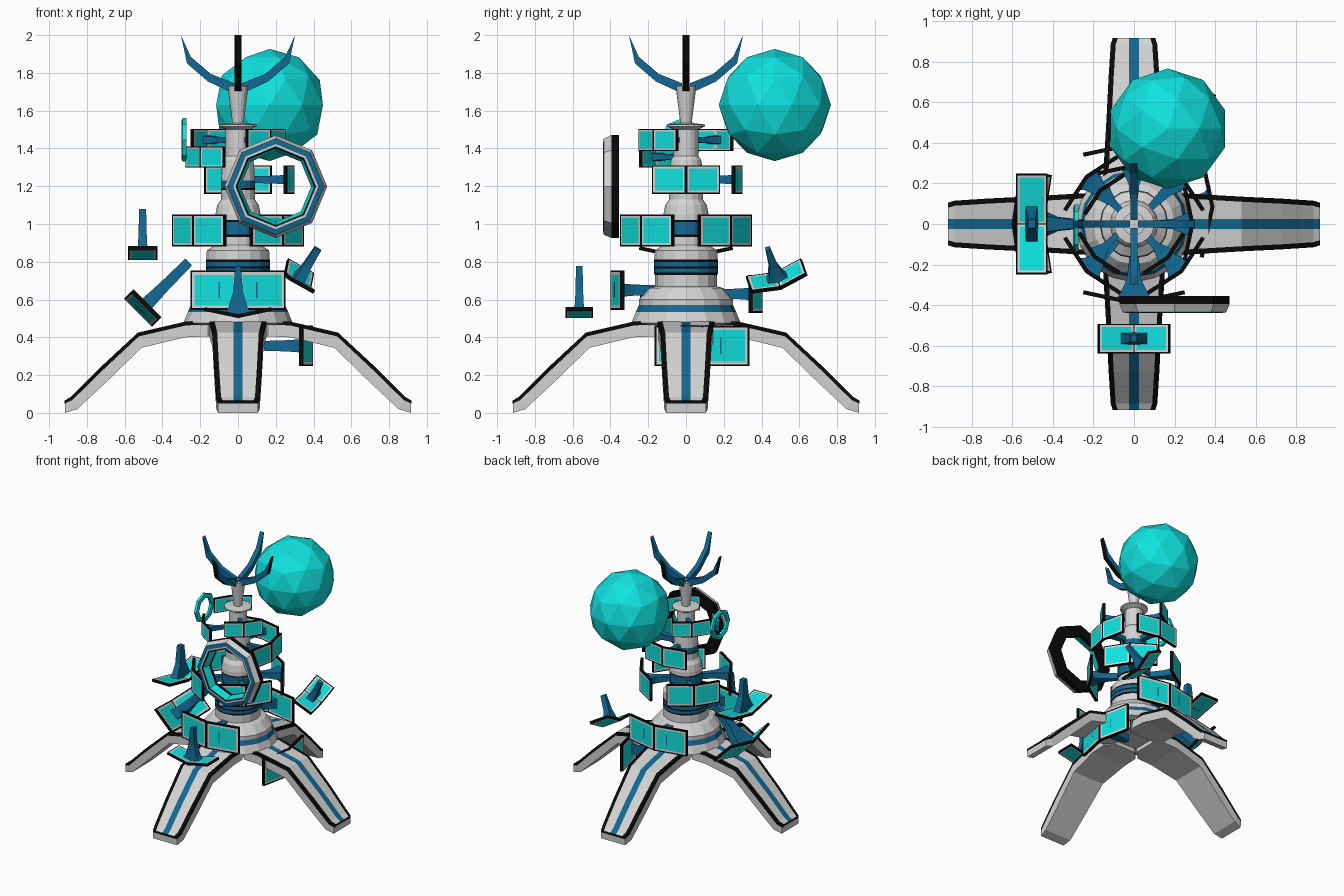
import bpy, bmesh, math
from mathutils import Matrix, Vector

if "Cube" in bpy.data.objects:
    bpy.data.objects.remove(bpy.data.objects["Cube"])

COLOURS = [("white", (0.66, 0.66, 0.66)), ("black", (0.003, 0.003, 0.003)),
           ("blue", (0.006, 0.14, 0.29)), ("cyan", (0.005, 0.76, 0.74))]
W, K, B, C = range(4)
MATS = []
for n, c in COLOURS:
    m = bpy.data.materials.new(n)
    m.diffuse_color = (*c, 1)
    m.use_nodes = True
    m.node_tree.nodes["Principled BSDF"].inputs["Base Color"].default_value = m.diffuse_color
    MATS.append(m)


def finish(name, bm, mat=None):
    if mat is not None:
        bm.transform(mat)
    bmesh.ops.recalc_face_normals(bm, faces=bm.faces)
    me = bpy.data.meshes.new(name)
    bm.to_mesh(me)
    bm.free()
    for m in MATS:
        me.materials.append(m)
    ob = bpy.data.objects.new(name, me)
    bpy.context.collection.objects.link(ob)
    return ob


def rot(deg, axis):
    return Matrix.Rotation(math.radians(deg), 4, axis)


def lathe(name, prof, n, mat=None, closed=False, phase=0.0):
    """prof: (radius, height, colour of the band that ends at this point)"""
    bm = bmesh.new()
    rings = []
    for r, z, _ in prof:
        rings.append([bm.verts.new((r * math.cos(phase + math.tau * i / n),
                                    r * math.sin(phase + math.tau * i / n), z)) for i in range(n)])
    for k in range(0 if closed else 1, len(prof)):
        for i in range(n):
            j = (i + 1) % n
            f = bm.faces.new((rings[k - 1][i], rings[k - 1][j], rings[k][j], rings[k][i]))
            f.material_index = prof[k][2]
    bmesh.ops.remove_doubles(bm, verts=bm.verts, dist=1e-5)
    return finish(name, bm, mat)


def loft(bm, sections, cols):
    rings = [[bm.verts.new(p) for p in s] for s in sections]
    n = len(cols)
    for a, b in zip(rings, rings[1:]):
        for i in range(n):
            j = (i + 1) % n
            bm.faces.new((a[i], a[j], b[j], b[i])).material_index = cols[i]
    return rings


# central tower
lathe("tower", [
    (0, .44, W), (.13, .44, W), (.13, .5, W), (.25, .465, W), (.29, .475, W), (.265, .535, W),
    (.25, .57, B), (.25, .6, W), (.2, .66, W), (.165, .67, W), (.165, .73, W), (.17, .742, K),
    (.17, .765, B), (.17, .775, K), (.17, .8, B), (.168, .812, K), (.165, .86, W), (.12, .89, W),
    (.12, .93, W), (.12, .945, K), (.12, 1.01, B), (.12, 1.02, K), (.12, 1.05, W), (.11, 1.1, W),
    (.09, 1.13, W), (.09, 1.18, W), (.09, 1.19, K), (.09, 1.23, B), (.085, 1.31, W), (.08, 1.34, W),
    (.065, 1.36, W), (.065, 1.5, W), (.1, 1.517, W), (.1, 1.527, W), (.03, 1.535, W),
    (.055, 1.73, W), (0, 1.73, W)], 16)

# legs: radius/height of the upper and lower edge, half width
LEG = [(.1, .485, .1, .41, .09), (.16, .485, .16, .405, .15), (.27, .485, .28, .40, .15),
       (.53, .425, .51, .345, .135), (.73, .24, .69, .17, .125), (.885, .085, .85, .02, .115),
       (.918, .065, .915, 0, .105)]
for q in range(4):
    bm = bmesh.new()
    secs = []
    for rt, t, rb, b, w in LEG:
        e, s = w - .025, .024
        m = .25
        mid = (rt + (rb - rt) * m, t + (b - t) * m)
        secs.append([(rt, -w, t), (rt, -e, t), (rt, -s, t), (rt, s, t), (rt, e, t), (rt, w, t),
                     (mid[0], w, mid[1]), (rb, w, b), (rb, -w, b), (mid[0], -w, mid[1])])
    rings = loft(bm, secs, [K, W, B, W, K, K, W, W, W, K])
    tip = rings[-1]
    bm.faces.new(tip[:7] + [tip[9]]).material_index = K
    bm.faces.new(tip[6:10]).material_index = W
    bm.faces.new(rings[0]).material_index = W
    finish("leg_%d" % (q + 1), bm, rot(90 * q, 'Z'))

# four prongs at the top
PRONG = [(.02, 1.69), (.16, 1.755), (.27, 1.85), (.302, 2.0), (.25, 1.885), (.145, 1.795), (.02, 1.745)]
for q in range(4):
    bm = bmesh.new()
    rings = loft(bm, [[(x, y, z) for x, z in PRONG] for y in (-.018, .018)], [K, K, K, B, B, B, B])
    for r in rings:
        bm.faces.new(r).material_index = B
    finish("prong_%d" % (q + 1), bm, rot(90 * q, 'Z'))


def screen_pair(name, mat, L, H, arm):
    """two framed screens in a shallow V facing local +x, on a flared arm"""
    T, bend = .02, 12
    bm = bmesh.new()
    for s in (1, -1):
        ret = bmesh.ops.create_cube(bm, size=1)
        faces = list({f for v in ret['verts'] for f in v.link_faces})
        place = rot(s * bend, 'Z') @ Matrix.Translation((-T / 2, s * L / 2, 0)) @ Matrix.Diagonal((T, L, H, 1))
        bmesh.ops.transform(bm, matrix=place, verts=ret['verts'])
        for f in faces:
            f.material_index = K
        bm.normal_update()
        for f in faces:
            if f.calc_area() > L * H * .9:
                bmesh.ops.inset_individual(bm, faces=[f], thickness=.065 * H)
                f.material_index = W
                bmesh.ops.inset_individual(bm, faces=[f], thickness=.095 * H)
                f.material_index = C
    secs = []
    for x, w, h in ((.02, .4 * L, .2 * H), (.2 * arm, .28 * L, .17 * H),
                    (.5 * arm, .14 * L, .14 * H), (arm, .08 * L, .12 * H)):
        secs.append([(-x, -w, -h), (-x, w, -h), (-x, w, h), (-x, -w, h)])
    for r in (lambda a: (a[0], a[-1]))(loft(bm, secs, [B] * 4)):
        bm.faces.new(r).material_index = B
    finish(name, bm, mat)


def around(deg, r, z):
    return rot(deg, 'Z') @ Matrix.Translation((r, 0, z))


# mounted screens, tier by tier
screen_pair("lower_screens_front", around(-90, .4, .65), .258, .21, .25)
screen_pair("lower_screens_back", around(90, .405, .63), .258, .2, .25)
for i, a in enumerate((45, 135, 225, 315)):
    screen_pair("middle_screens_%d" % (i + 1), around(a, .34, .965), .2, .17, .23)
for i, a in enumerate((0, 90)):
    screen_pair("upper_screens_%d" % (i + 1), around(a, .298, 1.235), .185, .15, .21)
for i, a in enumerate((135, -45)):
    screen_pair("top_screens_%d" % (i + 1), around(a, .245, 1.445), .145, .115, .19)
screen_pair("top_screens_loose", Matrix.Translation((-.2, -.17, 1.355)) @ rot(225, 'Z'), .145, .11, .17)

# detached screens
move = Matrix.Translation
screen_pair("loose_screens_left_high", move((-.505, 0, .81)) @ rot(90, 'Y'), .255, .155, .27)
screen_pair("loose_screens_left_low", move((-.53, 0, .53)) @ rot(135, 'Y'), .25, .21, .38)
screen_pair("loose_screens_front", move((0, -.565, .502)) @ rot(90, 'Z') @ rot(90, 'Y'), .183, .145, .275)
screen_pair("loose_screens_right", move((.397, .085, .355)), .257, .215, .26)
ax = Vector((-.5, .25, -.8)).normalized()
ay = Vector((0, .95, .33))
ay = (ay - ax * ay.dot(ax)).normalized()
az = ax.cross(ay)
tilt = Matrix((ax, ay, az)).transposed().to_4x4()
screen_pair("loose_screens_back", move((.31, .49, .69)) @ tilt, .16, .16, .22)

# large octagonal ring at the front (axis turned to -y)
lathe("large_ring", [
    (.272, .355, K), (.272, .395, K), (.255, .435, W), (.225, .44, B), (.212, .44, W),
    (.205, .435, K), (.187, .38, C), (.187, .355, K)], 8,
    move((.2, 0, 1.198)) @ rot(90, 'X'), closed=True)

# small octagonal ring at the left
lathe("small_ring", [(.115, -.012, C), (.115, .008, C), (.1, .015, C), (.078, .008, C), (.078, -.012, C)], 8,
      move((-.285, -.02, 1.445)) @ rot(-90, 'Y'), closed=True)

# faceted orb
bm = bmesh.new()
bmesh.ops.create_icosphere(bm, subdivisions=2, radius=.297)
for f in bm.faces:
    f.material_index = C
finish("orb", bm, move((.167, .47, 1.63)))
